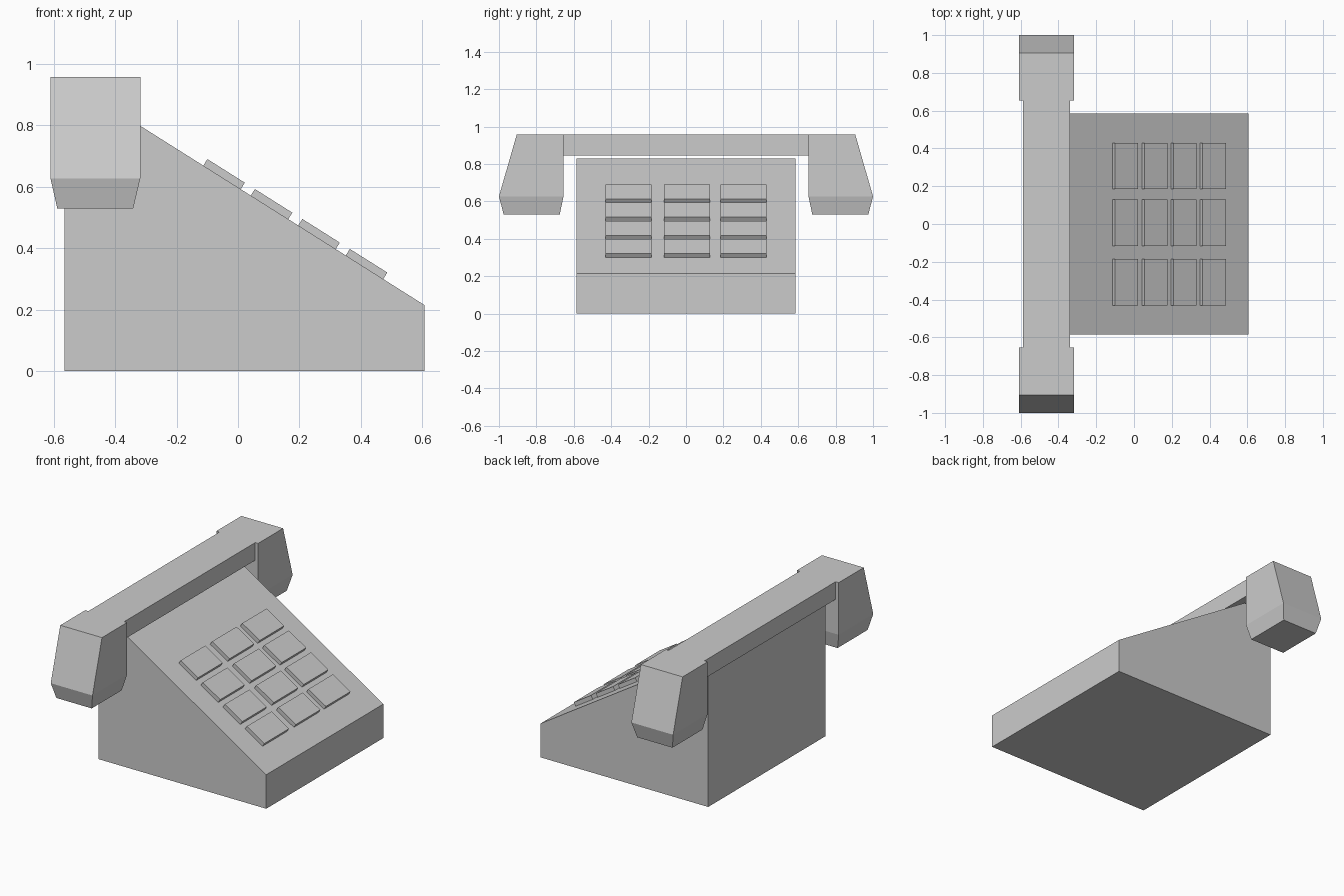
import bpy, math
from mathutils import Matrix, Vector

if "Cube" in bpy.data.objects:
    bpy.data.objects.remove(bpy.data.objects["Cube"])


def make_object(name, verts, faces):
    mesh = bpy.data.meshes.new(name)
    mesh.from_pydata(verts, [], faces)
    mesh.update()
    obj = bpy.data.objects.new(name, mesh)
    bpy.context.collection.objects.link(obj)
    return obj


def loft(name, rings):
    """Closed solid through rings of equal point count, counter-clockwise going up."""
    n = len(rings[0])
    verts = [p for ring in rings for p in ring]
    faces = [tuple(reversed(range(n))), tuple(range(len(verts) - n, len(verts)))]
    for k in range(len(rings) - 1):
        for i in range(n):
            a, b = k * n + i, k * n + (i + 1) % n
            faces.append((a, b, b + n, a + n))
    return make_object(name, verts, faces)


def rect(x0, x1, y0, y1, z):
    return [(x0, y0, z), (x1, y0, z), (x1, y1, z), (x0, y1, z)]


# Wedge-shaped body: side profile extruded along y
FRONT_X, FRONT_Z = 0.607, 0.215
TOP_X, TOP_Z = -0.365, 0.828
profile = [(-0.565, 0), (FRONT_X, 0), (FRONT_X, FRONT_Z), (TOP_X, TOP_Z), (-0.565, TOP_Z)]
# profile runs clockwise as seen from +y, so reverse it for outward normals
loft("body", [[(x, y, z) for x, z in reversed(profile)] for y in (0.585, -0.585)]
     [::-1]).data.update()

# Handset grip
loft("handset_grip", [rect(-0.588, -0.338, -0.655, 0.655, z) for z in (0.845, 0.957)])

# Earpiece and its mirrored mouthpiece: (x0, x1, inner y, outer y, z)
sections = [(-0.588, -0.341, 0.675, 0.975, 0.53),
            (-0.61, -0.318, 0.655, 1.0, 0.627),
            (-0.61, -0.318, 0.655, 0.905, 0.957)]
loft("earpiece", [rect(*s) for s in sections])
loft("mouthpiece", [rect(x0, x1, -yo, -yi, z) for x0, x1, yi, yo, z in sections])

# Keypad: 4 rows of 3 keys lying on the slope
slope = (FRONT_Z - TOP_Z) / (FRONT_X - TOP_X)
tilt = Matrix.Rotation(-math.atan(slope), 4, 'Y')
L, W, H = 0.144, 0.245, 0.025
for row in range(4):
    x = -0.052 + 0.1545 * row
    z = FRONT_Z + slope * (x - FRONT_X)
    for col, y in enumerate((-0.308, 0.006, 0.307)):
        key = loft(f"key_{row + 1}_{col + 1}",
                   [rect(-L / 2, L / 2, -W / 2, W / 2, h) for h in (-0.005, H)])
        key.matrix_world = Matrix.Translation(Vector((x, y, z))) @ tilt

# Consistent outward normals on every part
import bmesh
for obj in bpy.context.collection.objects:
    bm = bmesh.new()
    bm.from_mesh(obj.data)
    bmesh.ops.recalc_face_normals(bm, faces=bm.faces)
    bm.to_mesh(obj.data)
    bm.free()
